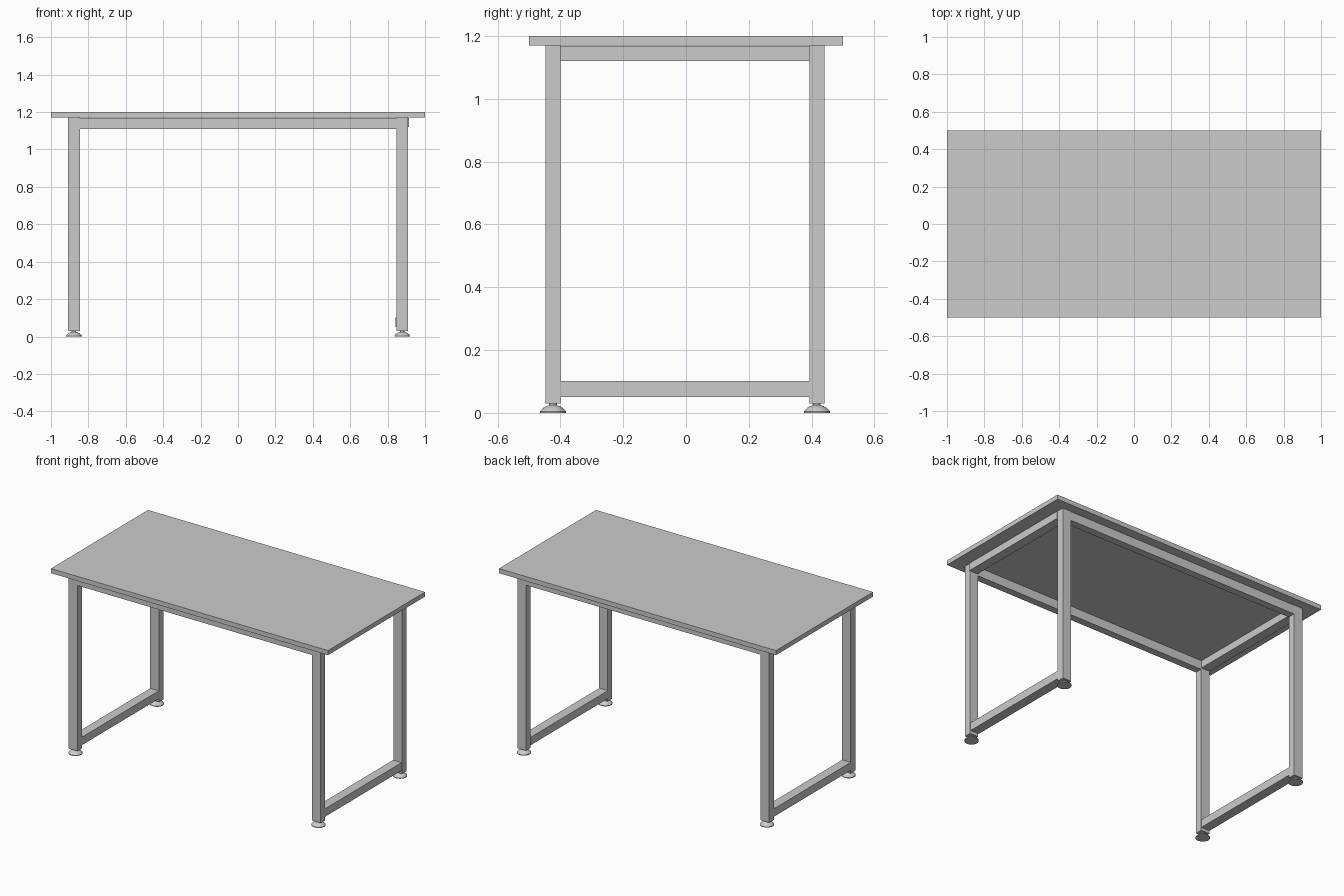
import bpy, bmesh, math

if "Cube" in bpy.data.objects:
    bpy.data.objects.remove(bpy.data.objects["Cube"])


def box(name, x, y, z):
    """Box from (min, max) ranges."""
    bm = bmesh.new()
    bmesh.ops.create_cube(bm, size=1)
    for v in bm.verts:
        v.co = [r[0] if c < 0 else r[1] for c, r in zip(v.co, (x, y, z))]
    me = bpy.data.meshes.new(name)
    bm.to_mesh(me)
    bm.free()
    ob = bpy.data.objects.new(name, me)
    bpy.context.collection.objects.link(ob)
    return ob


def foot(name, x, y, segs=32):
    """Domed levelling foot with a short stem, lathed from a profile."""
    R, H = 0.042, 0.026
    prof = [(R, 0), (R, 0.004)]
    sphere_r = (R * R + (H - 0.004) ** 2) / (2 * (H - 0.004))
    for i in range(1, 7):
        r = R + (0.012 - R) * i / 6
        prof.append((r, H - sphere_r + math.sqrt(sphere_r ** 2 - r * r)))
    prof.append((0.012, 0.034))
    bm = bmesh.new()
    rings = [[bm.verts.new((x + r * math.cos(2 * math.pi * k / segs),
                            y + r * math.sin(2 * math.pi * k / segs), z))
              for k in range(segs)] for r, z in prof]
    for a, b in zip(rings, rings[1:]):
        for k in range(segs):
            j = (k + 1) % segs
            bm.faces.new((a[k], a[j], b[j], b[k]))
    bm.faces.new(rings[0][::-1])
    bm.faces.new(rings[-1])
    me = bpy.data.meshes.new(name)
    bm.to_mesh(me)
    bm.free()
    ob = bpy.data.objects.new(name, me)
    bpy.context.collection.objects.link(ob)
    bpy.ops.object.select_all(action='DESELECT')
    bpy.context.view_layer.objects.active = ob
    ob.select_set(True)
    bpy.ops.object.shade_smooth_by_angle(angle=math.radians(35))


# Table top
box("table_top", (-1, 1), (-0.5, 0.5), (1.17, 1.2))

legs_x = {"left": (-0.909, -0.845), "right": (0.847, 0.909)}
legs_y = {"front": (-0.447, -0.4), "back": (0.393, 0.441)}

# Legs and feet
for sx, x in legs_x.items():
    for sy, y in legs_y.items():
        box(f"{sy}_{sx}_leg", x, y, (0.03, 1.17))
        foot(f"{sy}_{sx}_foot", sum(x) / 2, sum(y) / 2)

# Long rails under the top
for sy, y in legs_y.items():
    box(f"{sy}_rail", (-0.845, 0.847), y, (1.11, 1.168))

# Side rails, upper and lower
rails_x = {"left": ((-0.909, -0.847), (-0.909, -0.847)),
           "right": ((0.852, 0.914), (0.843, 0.905))}
for sx, (upper, lower) in rails_x.items():
    box(f"{sx}_upper_rail", upper, (-0.4, 0.393), (1.12, 1.168))
    box(f"{sx}_lower_rail", lower, (-0.4, 0.393), (0.05, 0.102))
